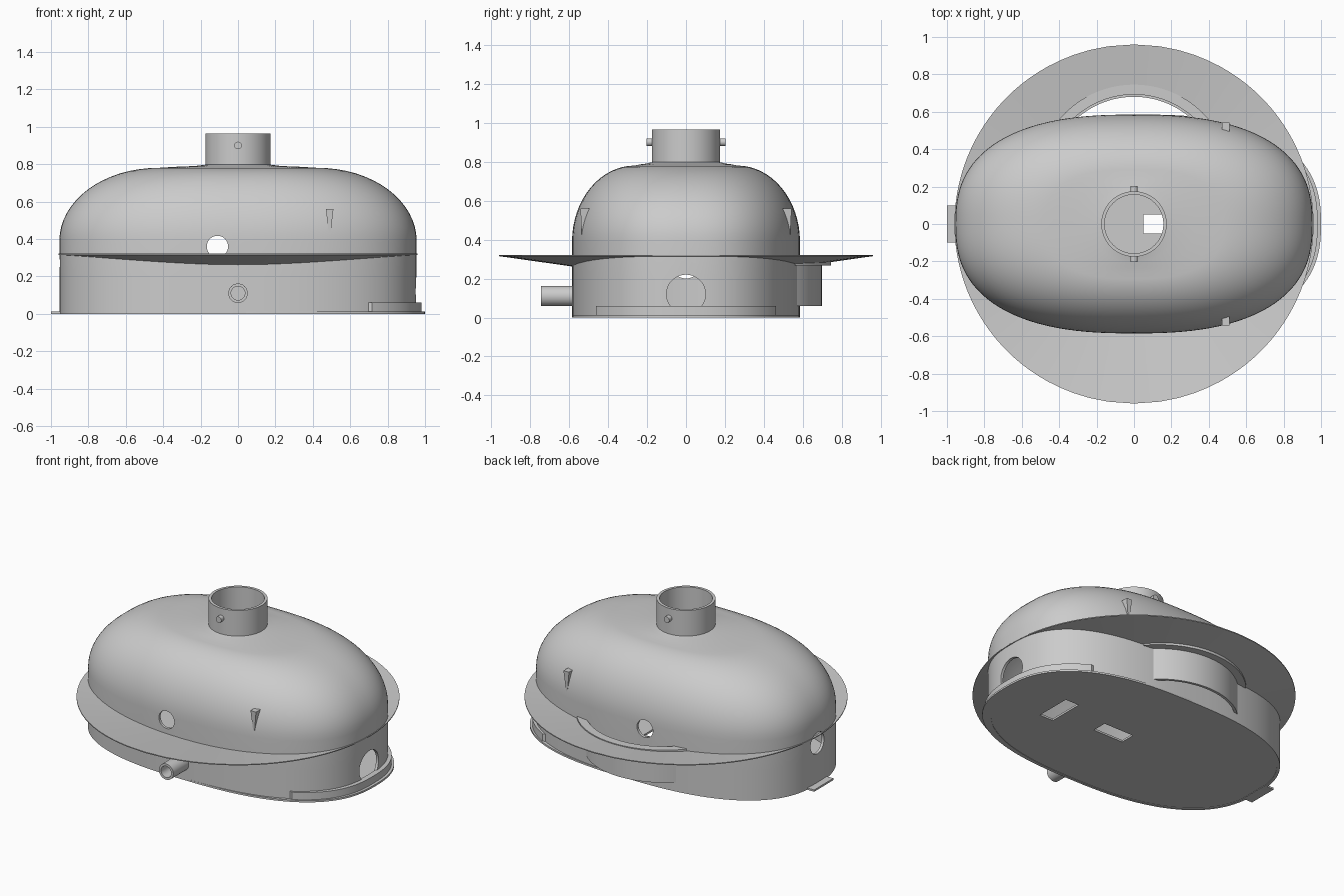
import bpy, bmesh, math
from mathutils import Matrix

if "Cube" in bpy.data.objects:
    bpy.data.objects.remove(bpy.data.objects["Cube"])

A, B, N = 0.955, 0.585, 2.5      # body footprint: half sizes and squareness
SEG = 128
TAU = 2 * math.pi


def outline(t, a=A, b=B, n=N):
    c, s = math.cos(t), math.sin(t)
    return (math.copysign(a * abs(c) ** (2 / n), c), math.copysign(b * abs(s) ** (2 / n), s))


def make(name, bm):
    bmesh.ops.recalc_face_normals(bm, faces=bm.faces)
    me = bpy.data.meshes.new(name)
    bm.to_mesh(me)
    bm.free()
    ob = bpy.data.objects.new(name, me)
    bpy.context.collection.objects.link(ob)
    return ob


def loft(name, rows, closed):
    """Bridge rows of looped points; closed joins last row to first, otherwise ends are capped."""
    bm = bmesh.new()
    vs = [[bm.verts.new(p) for p in r] for r in rows]
    k = len(rows[0])
    for i in range(len(vs) if closed else len(vs) - 1):
        r, q = vs[i], vs[(i + 1) % len(vs)]
        for j in range(k):
            bm.faces.new((r[j], r[(j + 1) % k], q[(j + 1) % k], q[j]))
    if not closed:
        bm.faces.new(vs[0])
        bm.faces.new(vs[-1])
    return make(name, bm)


def box(name, c, size):
    bm = bmesh.new()
    bmesh.ops.create_cube(bm, size=1, matrix=Matrix.Translation(c) @ Matrix.Diagonal((*size, 1)))
    return make(name, bm)


def rod(name, c, r, depth, axis):
    rot = {'x': Matrix.Rotation(math.pi / 2, 4, 'Y'), 'y': Matrix.Rotation(math.pi / 2, 4, 'X'),
           'z': Matrix()}[axis]
    bm = bmesh.new()
    bmesh.ops.create_cone(bm, cap_ends=True, segments=48, radius1=r, radius2=r, depth=depth,
                          matrix=Matrix.Translation(c) @ rot)
    return make(name, bm)


def cut(ob, *cutters):
    bpy.context.view_layer.objects.active = ob
    for c in cutters:
        m = ob.modifiers.new('cut', 'BOOLEAN')
        m.object, m.operation, m.solver = c, 'DIFFERENCE', 'EXACT'
        bpy.ops.object.modifier_apply(modifier=m.name)
        bpy.data.objects.remove(c)


# Domed shell with neck: outer profile up, inner profile back down
def dome(steps, off):
    rings = [(A - off, B - off, 0, N), (A - off, B - off, 0.2, N)]
    for i in range(steps + 1):
        t = math.pi / 2 * i / steps
        s = 0.45 + 0.55 * math.cos(t)
        rings.append((A * s - off, B * s - off, 0.39 + 0.39 * math.sin(t) - off, N))
    rings += [(0.33 - off, 0.235 - off, 0.786 - off, 2.3), (0.23 - off, 0.205 - off, 0.79 - off, 2.1),
              (0.175 - off, 0.175 - off, 0.797 - off, 2), (0.175 - off, 0.175 - off, 0.965, 2)]
    return rings


profile = dome(16, 0) + dome(16, 0.018)[::-1]
body = loft('body_shell', [[(*outline(TAU * j / SEG, a, b, n), z) for j in range(SEG)]
                           for a, b, z, n in profile], True)
cut(body,
    rod('side_hole_cutter', (-0.11, 0, 0.36), 0.057, 2, 'y'),
    rod('right_hole_cutter', (0.9, 0, 0.12), 0.1, 0.4, 'x'),
    rod('left_hole_cutter', (-0.9, 0, 0.27), 0.07, 0.4, 'x'),
    rod('pipe_hole_cutter', (0, -0.58, 0.11), 0.037, 0.3, 'y'))

# Floor plate with two slots
floor = loft('floor_plate', [[(*outline(TAU * j / SEG, A - 0.012, B - 0.012), z) for j in range(SEG)]
                             for z in (0.003, 0.016)], False)
cut(floor, box('slot_cutter_a', (0.16, 0, 0), (0.22, 0.1, 0.2)),
    box('slot_cutter_b', (0.58, 0, 0), (0.1, 0.24, 0.2)))

# Round dished brim around the body
rows = []
for j in range(SEG):
    x, y = outline(TAU * j / SEG, A - 0.012, B - 0.012)
    r0, ang = math.hypot(x, y), math.atan2(y, x)
    sec = []
    for lift, fs in ((0, (0, 0.33, 0.67, 1)), (0.006, (1, 0.67, 0.33, 0))):
        for f in fs:
            r = r0 + (0.96 - r0) * f
            sec.append((r * math.cos(ang), r * math.sin(ang), 0.26 + 0.055 * (r - 0.57) / 0.39 + lift))
    rows.append(sec)
brim = loft('brim', rows, True)
cut(brim, rod('brim_cutter', (0, 0.22, 0.3), 0.475, 0.4, 'z'))


# Curved rear guard below the brim, and the lip around its opening
def arc(name, r0, r1, z0, z1, half):
    rows = []
    for i in range(41):
        t = -half + 2 * half * i / 40
        s, c = math.sin(t), math.cos(t)
        rows.append([(r * s, 0.22 + r * c, z) for r, z in ((r0, z0), (r1, z0), (r1, z1), (r0, z1))])
    return loft(name, rows, False)


arc('rear_guard', 0.46, 0.477, 0.06, 0.28, 0.75)
arc('rear_lip', 0.472, 0.525, 0.268, 0.296, 0.86)


# Crescent rims at the right end, formed by shifting the footprint
def crescent(name, shift, z1, xmin):
    rows = []
    half = math.acos((xmin / A) ** (N / 2)) if xmin > 0 else math.pi / 2
    for i in range(65):
        t = -half + 2 * half * i / 64
        x, y = outline(t)
        xi, yi = outline(t, A - 0.01, B - 0.01)
        rows.append([(xi, yi, 0), (x + shift, y, 0), (x + shift, y, z1), (xi, yi, z1)])
    return loft(name, rows, False)


crescent('right_rim', 0.027, 0.06, 0.69)
crescent('right_flange', 0.045, 0.012, 0)
box('left_tab', (-0.965, 0, 0.006), (0.07, 0.2, 0.012))

# Front pipe
pipe = rod('front_pipe', (0, -0.655, 0.11), 0.052, 0.18, 'y')
cut(pipe, rod('pipe_bore_cutter', (0, -0.655, 0.11), 0.037, 0.4, 'y'))

# Mirrored neck pins and tapered hooks
for side, s in (('front', -1), ('back', 1)):
    rod(side + '_neck_pin', (0, s * 0.182, 0.9), 0.02, 0.04, 'y')
    loft(side + '_hook', [
        [(x, s * y, z) for x, y in ((0.49 - w, y0), (0.49 + w, y0), (0.49 + w, y1), (0.49 - w, y1))]
        for w, y0, y1, z in ((0.004, 0.52, 0.535, 0.42), (0.02, 0.49, 0.542, 0.56))], False)

# Smooth curves, sharp edges
for ob in bpy.data.objects:
    ob.select_set(True)
bpy.context.view_layer.objects.active = body
bpy.ops.object.shade_smooth_by_angle(angle=math.radians(32))
